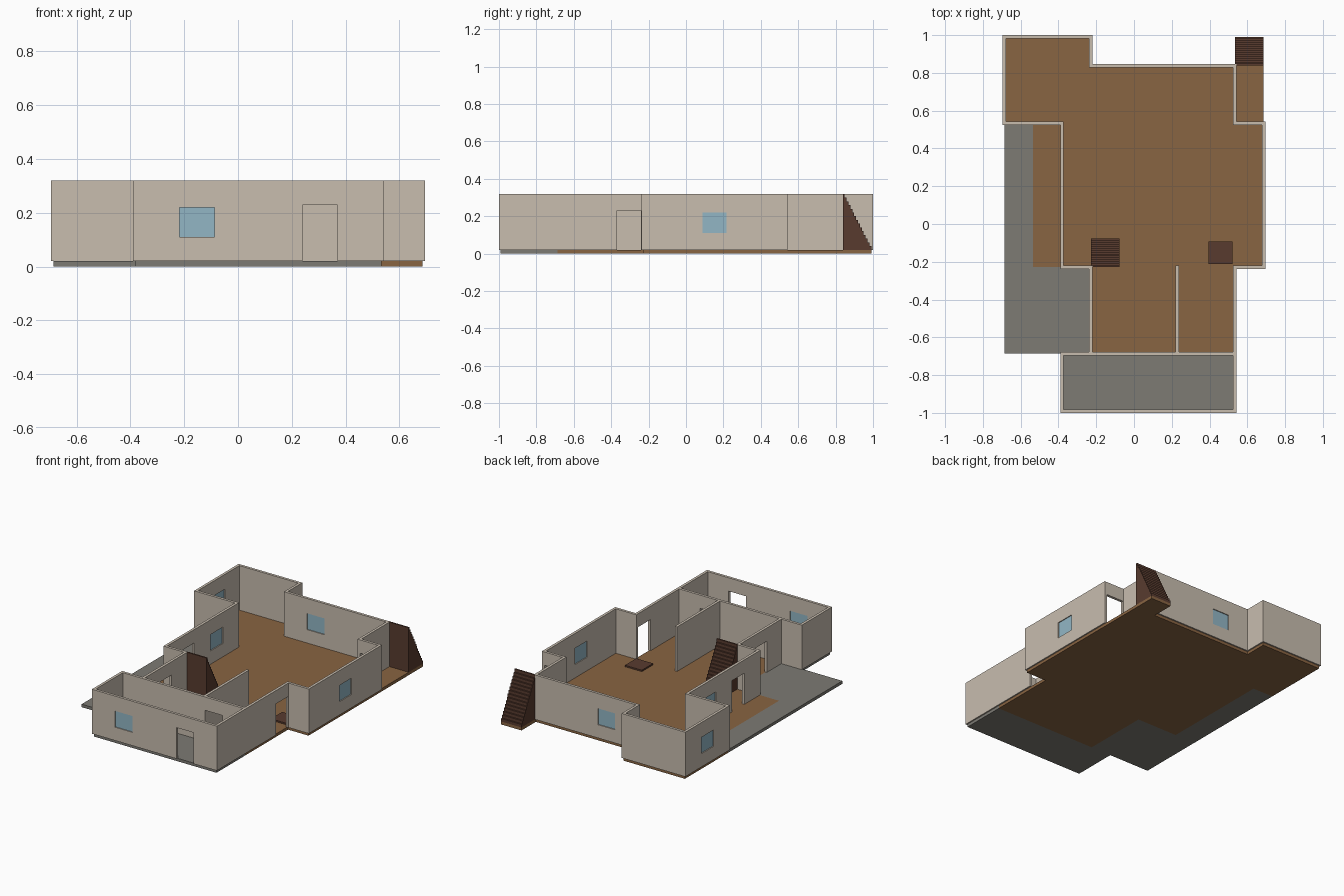
import bpy, bmesh

if "Cube" in bpy.data.objects:
    bpy.data.objects.remove(bpy.data.objects["Cube"])

C = 0.15246            # plan grid cell
T = 0.018              # wall thickness
Z0, Z1 = 0.02, 0.32    # floor top, wall top
OPEN_W = 0.13          # door and window width


def gx(i):
    return (i - 4.5) * C


def gy(j):
    return (j - 6.5) * C


def material(name, rgb):
    m = bpy.data.materials.new(name)
    m.diffuse_color = (*rgb, 1)
    m.use_nodes = True
    m.node_tree.nodes["Principled BSDF"].inputs["Base Color"].default_value = m.diffuse_color
    return m


WALL = material("beige_plaster", (0.58, 0.51, 0.43))
WOOD = material("brown_floor", (0.25, 0.128, 0.054))
PAVE = material("grey_paving", (0.205, 0.197, 0.175))
DARK = material("dark_wood", (0.098, 0.044, 0.028))
GLASS = material("blue_glass", (0.29, 0.47, 0.56))


def finish(name, bm, mat):
    bmesh.ops.recalc_face_normals(bm, faces=bm.faces[:])
    me = bpy.data.meshes.new(name)
    bm.to_mesh(me)
    bm.free()
    me.materials.append(mat)
    ob = bpy.data.objects.new(name, me)
    bpy.context.collection.objects.link(ob)
    return ob


def box(name, lo, hi, mat):
    bm = bmesh.new()
    bmesh.ops.create_cube(bm, size=1)
    for v in bm.verts:
        v.co = [lo[k] if v.co[k] < 0 else hi[k] for k in range(3)]
    return finish(name, bm, mat)


def wall(name, axis, const, a, b, doors=(), windows=()):
    """Wall along one axis; openings are cut out as cells of a grid."""
    h, d = OPEN_W / 2, T / 2
    holes = [(c - h, c + h, Z0 - 1, 0.23) for c in doors]
    holes += [(c - h, c + h, 0.11, 0.22) for c in windows]
    us = sorted({a, b} | {e for o in holes for e in o[:2]})
    zs = [Z0, 0.11, 0.22, 0.23, Z1]
    bm, verts = bmesh.new(), {}

    def solid(i, k):
        if not (0 <= i < len(us) - 1 and 0 <= k < len(zs) - 1):
            return False
        u, z = (us[i] + us[i + 1]) / 2, (zs[k] + zs[k + 1]) / 2
        return not any(o[0] < u < o[1] and o[2] < z < o[3] for o in holes)

    def vert(i, s, k):
        if (i, s, k) not in verts:
            w = const + (d if s else -d)
            p = (us[i], w) if axis == "x" else (w, us[i])
            verts[i, s, k] = bm.verts.new((*p, zs[k]))
        return verts[i, s, k]

    def quad(*keys):
        bm.faces.new([vert(*q) for q in keys])

    for i in range(len(us) - 1):
        for k in range(len(zs) - 1):
            if not solid(i, k):
                continue
            for s in (0, 1):
                quad((i, s, k), (i + 1, s, k), (i + 1, s, k + 1), (i, s, k + 1))
                if not solid(i - 1 + 2 * s, k):
                    quad((i + s, 0, k), (i + s, 1, k), (i + s, 1, k + 1), (i + s, 0, k + 1))
                if not solid(i, k - 1 + 2 * s):
                    quad((i, 0, k + s), (i + 1, 0, k + s), (i + 1, 1, k + s), (i, 1, k + s))
    bmesh.ops.recalc_face_normals(bm, faces=bm.faces[:])
    bmesh.ops.dissolve_limit(bm, angle_limit=0.01, verts=bm.verts[:], edges=bm.edges[:])
    finish(name, bm, WALL)
    # glass pane in the middle of each window
    for c in windows:
        lo, hi = (c - h, const - 0.003), (c + h, const + 0.003)
        if axis == "y":
            lo, hi = lo[::-1], hi[::-1]
        box(name + "_glass", (*lo, 0.11), (*hi, 0.22), GLASS)


# Walls along x take the corners, walls along y fit between them
def wall_x(name, j, i0, i1, doors=(), windows=()):
    wall(name, "x", gy(j), gx(i0) - T / 2, gx(i1) + T / 2,
         [gx(c) for c in doors], [gx(c) for c in windows])


def wall_y(name, i, j0, j1, doors=(), windows=(), free=0):
    wall(name, "y", gx(i), gy(j0) + T / 2, gy(j1) - T / 2 + free,
         [gy(c) for c in doors], [gy(c) for c in windows])


def stairs(name, i, j, steps=15):
    """Solid flight filling one cell, falling toward +y."""
    dy, dz = C / steps, (Z1 - Z0) / steps
    pts = [(gy(j), Z0)]
    for n in range(steps):
        z = Z1 - n * dz
        pts += [(gy(j) + n * dy, z), (gy(j) + (n + 1) * dy, z)]
    pts.append((gy(j) + C, Z0))
    bm = bmesh.new()
    f = bm.faces.new([bm.verts.new((gx(i), y, z)) for y, z in pts])
    ext = bmesh.ops.extrude_face_region(bm, geom=[f])["geom"]
    bmesh.ops.translate(bm, vec=(C, 0, 0),
                        verts=[v for v in ext if isinstance(v, bmesh.types.BMVert)])
    finish(name, bm, DARK)


# Floor slabs, as grid rectangles
for i0, j0, i1, j1 in [(0, 10, 3, 13), (3, 10, 8, 12), (8, 10, 9, 13),
                       (1, 5, 9, 10), (3, 2, 8, 5)]:
    box("wood_floor", (gx(i0), gy(j0), 0), (gx(i1), gy(j1), Z0), WOOD)
for i0, j0, i1, j1 in [(0, 2, 1, 10), (1, 2, 3, 5), (2, 0, 8, 2)]:
    box("paved_floor", (gx(i0), gy(j0), 0), (gx(i1), gy(j1), Z0), PAVE)

# Walls
wall_x("front_wall", 0, 2, 8, doors=[6.5], windows=[3.5])
wall_x("porch_inner_wall", 2, 2, 8, doors=[6.5])
wall_x("left_step_wall", 5, 2, 3)
wall_x("right_step_wall", 5, 8, 9)
wall_x("left_rear_step_wall", 10, 0, 2)
wall_x("right_rear_step_wall", 10, 8, 9, doors=[8.5])
wall_x("rear_wall", 12, 3, 8, windows=[4.5])
wall_x("nook_rear_wall", 13, 0, 3)
wall_y("porch_left_wall", 2, 0, 2)
wall_y("porch_right_wall", 8, 0, 2)
wall_y("right_front_wall", 8, 2, 5, doors=[4.5])
wall_y("right_wall", 9, 5, 10, windows=[7.5])
wall_y("right_rear_wall", 8, 10, 12)
wall_y("nook_right_wall", 3, 12, 13)
wall_y("nook_left_wall", 0, 10, 13, windows=[11.5])
wall_y("left_wall", 2, 5, 10, doors=[6.5], windows=[8.5])
wall_y("left_front_wall", 3, 2, 5, doors=[3.5])
wall_y("partition_wall", 6, 2, 5, free=T)

# Stairs and floor hatch
stairs("inner_stairs", 3, 5)
stairs("outer_stairs", 8, 12)
hx, hy = gx(7.5), gy(5.5)
box("floor_hatch", (hx - 0.063, hy - 0.06, Z0), (hx + 0.063, hy + 0.06, Z0 + 0.01), DARK)
